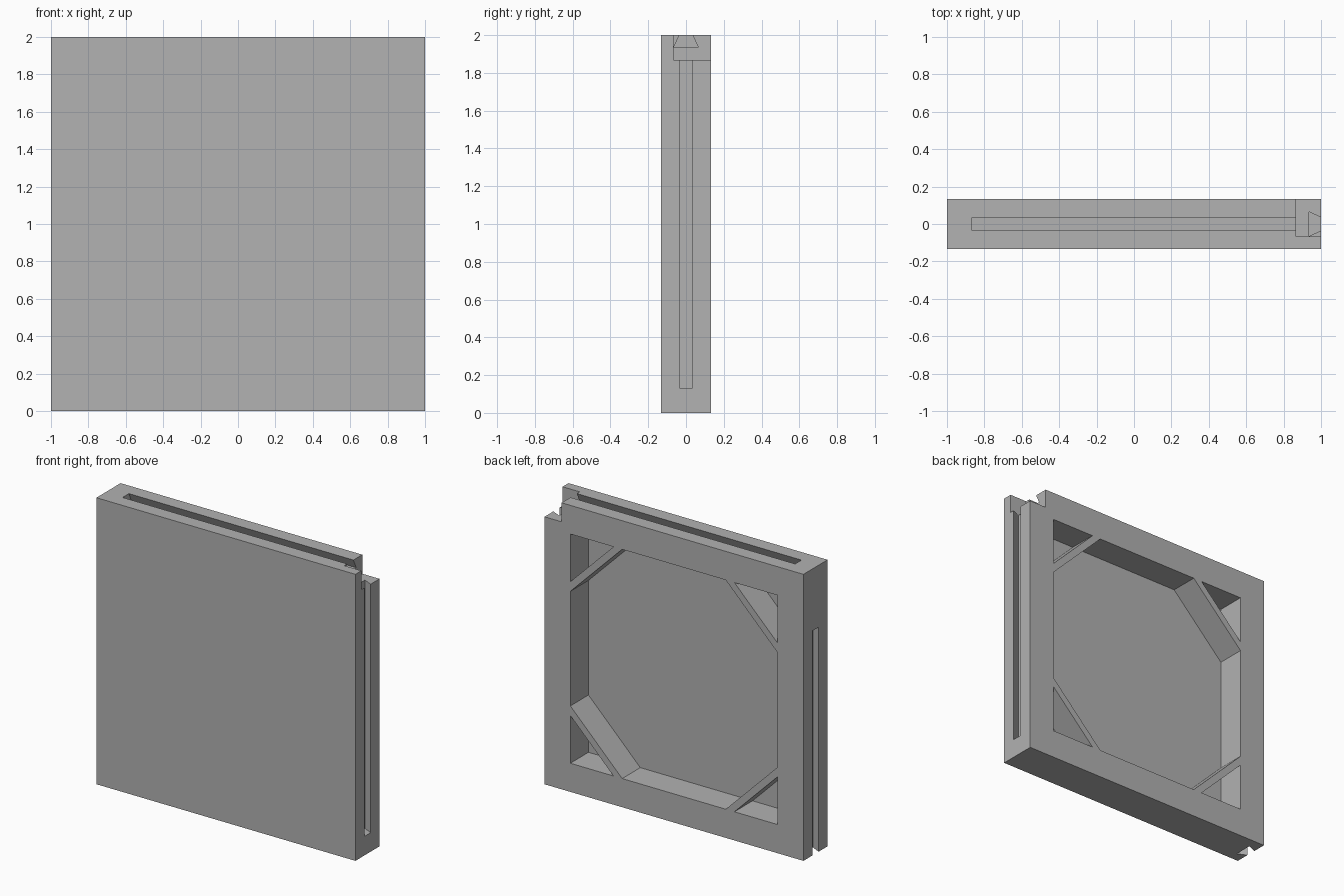
import bpy, bmesh

old = bpy.data.objects.get("Cube")
if old:
    bpy.data.objects.remove(old, do_unlink=True)

# Main dimensions
HALF, TOP, THICK = 1.0, 2.0, 0.133
SKIN = -0.067      # inner face of the front plate
NOTCH = 0.867      # start of the corner notch
OPEN = 0.8         # half size of the back opening
CHAMFER, LEG = 0.4, 0.333

grey = bpy.data.materials.new("plain grey")
grey.use_nodes = True
colour = (0.445, 0.445, 0.445, 1)
grey.diffuse_color = colour
grey.node_tree.nodes["Principled BSDF"].inputs["Base Color"].default_value = colour


def prism(name, outline, place, start, end):
    """Extrude a 2D outline from start to end; place maps (u, v, w) to x, y, z."""
    bm = bmesh.new()
    rings = [[bm.verts.new(place(u, v, w)) for u, v in outline] for w in (start, end)]
    for ring in rings:
        bm.faces.new(ring)
    n = len(outline)
    for i in range(n):
        j = (i + 1) % n
        bm.faces.new((rings[0][i], rings[0][j], rings[1][j], rings[1][i]))
    bmesh.ops.recalc_face_normals(bm, faces=bm.faces)
    mesh = bpy.data.meshes.new(name)
    bm.to_mesh(mesh)
    bm.free()
    mesh.materials.append(grey)
    obj = bpy.data.objects.new(name, mesh)
    bpy.context.collection.objects.link(obj)
    return obj


def rect(a, b, c, d):
    return [(a, b), (c, b), (c, d), (a, d)]


def facing(u, v, w):
    """Outline in the front plane, centred on the panel, extruded along y."""
    return (u, w, v + HALF)


panel = prism("panel", rect(-HALF, -HALF, HALF, HALF), facing, -THICK, THICK)
cutters = []

# Octagonal recess in the back
k = OPEN - CHAMFER
octagon = [(-k, -OPEN), (k, -OPEN), (OPEN, -k), (OPEN, k),
           (k, OPEN), (-k, OPEN), (-OPEN, k), (-OPEN, -k)]
cutters.append(prism("recess_cutter", octagon, facing, SKIN, 0.3))

# Triangular pockets that leave diagonal braces at the corners
for sx in (-1, 1):
    for sz in (-1, 1):
        tri = [(sx * OPEN, sz * OPEN), (sx * (OPEN - LEG), sz * OPEN),
               (sx * OPEN, sz * (OPEN - LEG))]
        cutters.append(prism("pocket_cutter", tri, facing, SKIN, 0.3))

# Notch behind the front plate at the top left corner
m = NOTCH
cutters.append(prism("notch_cutter", rect(m, m, 1.2, 1.2), facing, SKIN, 0.3))

# Dovetail grooves: narrow at the surface, wide at the bottom
NARROW, WIDE, DEEP = 0.035, 0.065, 0.065
dovetail = [(-WIDE, -DEEP), (WIDE, -DEEP), (NARROW, 0), (NARROW, 0.1),
            (-NARROW, 0.1), (-NARROW, 0)]
cutters.append(prism("top_groove_cutter", dovetail,
                     lambda u, v, w: (w, u, TOP + v), -m, 0.9))
cutters.append(prism("left_groove_cutter", dovetail,
                     lambda u, v, w: (HALF + v, u, w), HALF - m, 1.9))
cutters.append(prism("right_groove_cutter", dovetail,
                     lambda u, v, w: (-HALF - v, u, w), -0.1, 1.567))

# Carve the panel, then drop the cutters
for cutter in cutters:
    cutter.hide_render = True
    mod = panel.modifiers.new(cutter.name, "BOOLEAN")
    mod.operation = "DIFFERENCE"
    mod.solver = "EXACT"
    mod.object = cutter
bpy.context.view_layer.update()
carved = bpy.data.meshes.new_from_object(
    panel.evaluated_get(bpy.context.evaluated_depsgraph_get()))
panel.modifiers.clear()
panel.data = carved
for cutter in cutters:
    bpy.data.objects.remove(cutter, do_unlink=True)
panel.data.materials.clear()
panel.data.materials.append(grey)
for face in panel.data.polygons:
    face.material_index = 0
    face.use_smooth = False
